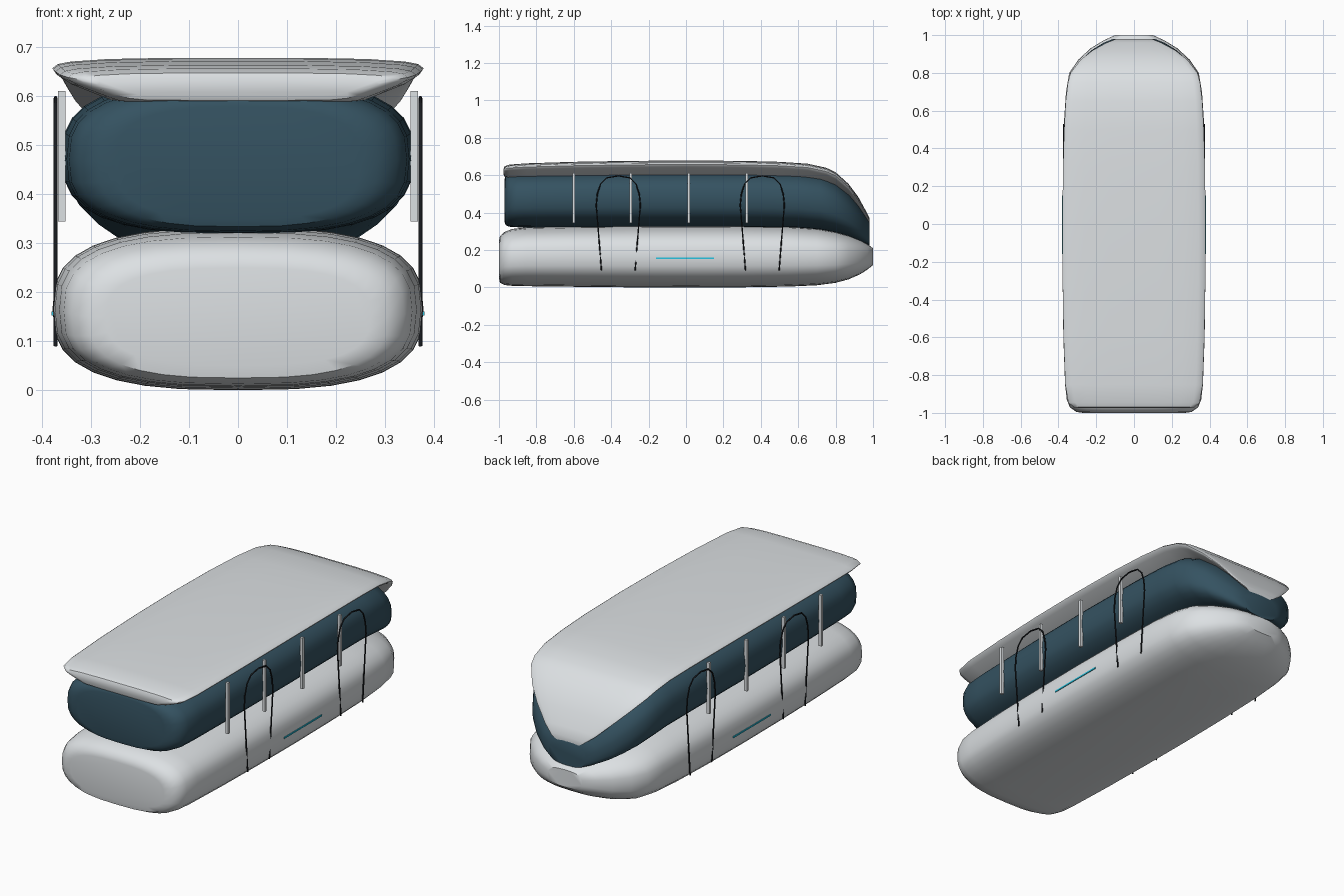
import bpy, bmesh, math


def material(name, rgb):
    m = bpy.data.materials.new(name)
    m.diffuse_color = (*rgb, 1)
    return m


SHELL = material("pale_shell", (0.72, 0.75, 0.77))
GLASS = material("dark_glass", (0.035, 0.085, 0.12))
BLACK = material("black_trim", (0.01, 0.012, 0.015))
CYAN = material("cyan_light", (0.02, 0.55, 0.75))


def oval(w, lo, hi, n=2.8, count=32):
    """Superellipse cross-section in the xz plane."""
    pts = []
    for i in range(count):
        a = 2 * math.pi * i / count
        c, s = math.cos(a), math.sin(a)
        pts.append((w * math.copysign(abs(c) ** (2 / n), c),
                    (lo + hi) / 2 + (hi - lo) / 2 * math.copysign(abs(s) ** (2 / n), s)))
    return pts


def canopy(w, lo, hi):
    """Flat-topped, dish-bottomed roof cross-section."""
    half = [(0.35, 1), (0.7, 0.97), (0.9, 0.91), (0.97, 0.85), (1, 0.75),
            (0.985, 0.65), (0.93, 0.5), (0.77, 0.2), (0.7, 0.08), (0.6, 0.02), (0.3, 0)]
    ring = [(0, 1)] + half + [(0, 0)] + [(-x, z) for x, z in reversed(half)]
    return [(x * w, lo + z * (hi - lo)) for x, z in ring]


def loft(name, section, stations, mat):
    """Skin cross-sections given as (y, half width, bottom, top)."""
    bm = bmesh.new()
    rings = [[bm.verts.new((x, y, z)) for x, z in section(w, lo, hi)]
             for y, w, lo, hi in stations]
    n = len(rings[0])
    for a, b in zip(rings, rings[1:]):
        for i in range(n):
            j = (i + 1) % n
            bm.faces.new((a[i], a[j], b[j], b[i]))
    bm.faces.new(rings[0])
    bm.faces.new(rings[-1])
    bmesh.ops.recalc_face_normals(bm, faces=bm.faces)
    me = bpy.data.meshes.new(name)
    bm.to_mesh(me)
    bm.free()
    ob = bpy.data.objects.new(name, me)
    bpy.context.collection.objects.link(ob)
    me.materials.append(mat)
    bpy.ops.object.select_all(action='DESELECT')
    bpy.context.view_layer.objects.active = ob
    ob.select_set(True)
    bpy.ops.object.shade_smooth_by_angle(angle=math.radians(42))
    return ob


def box(name, loc, size, mat):
    bpy.ops.mesh.primitive_cube_add(size=1, location=loc)
    ob = bpy.context.object
    ob.name = name
    ob.scale = size
    ob.data.materials.append(mat)
    return ob


def tube(name, pts, radius, mat):
    cu = bpy.data.curves.new(name, 'CURVE')
    cu.dimensions = '3D'
    cu.bevel_depth = radius
    cu.bevel_resolution = 1
    cu.use_fill_caps = True
    sp = cu.splines.new('POLY')
    sp.points.add(len(pts) - 1)
    for p, co in zip(sp.points, pts):
        p.co = (*co, 1)
    cu.materials.append(mat)
    ob = bpy.data.objects.new(name, cu)
    bpy.context.collection.objects.link(ob)


# Lower body
loft("lower_body", oval, [
    (-1.0, 0.27, 0.05, 0.25), (-0.995, 0.305, 0.025, 0.275), (-0.97, 0.34, 0.013, 0.297),
    (-0.93, 0.356, 0.009, 0.313), (-0.85, 0.365, 0.007, 0.322), (-0.6, 0.374, 0.004, 0.328),
    (-0.3, 0.378, 0.001, 0.331), (0, 0.379, 0, 0.332), (0.3, 0.376, 0.001, 0.331),
    (0.55, 0.37, 0.005, 0.328), (0.7, 0.36, 0.012, 0.318), (0.8, 0.343, 0.025, 0.3),
    (0.87, 0.295, 0.044, 0.28), (0.93, 0.23, 0.07, 0.255), (0.97, 0.165, 0.096, 0.232),
    (1.0, 0.1, 0.12, 0.21)], SHELL)

# Glazed cabin
loft("glass_cabin", oval, [
    (-0.97, 0.25, 0.35, 0.58), (-0.965, 0.285, 0.334, 0.598), (-0.945, 0.325, 0.325, 0.612),
    (-0.9, 0.345, 0.322, 0.62), (-0.8, 0.35, 0.32, 0.625), (-0.4, 0.357, 0.319, 0.632),
    (0, 0.359, 0.319, 0.634), (0.4, 0.355, 0.318, 0.632), (0.6, 0.35, 0.315, 0.625),
    (0.72, 0.345, 0.305, 0.61), (0.8, 0.325, 0.29, 0.575), (0.87, 0.28, 0.27, 0.513),
    (0.92, 0.225, 0.25, 0.448), (0.96, 0.16, 0.235, 0.385), (0.98, 0.11, 0.225, 0.35)], GLASS)

# Roof panel sweeping down at the rear
loft("roof_panel", canopy, [
    (-0.975, 0.29, 0.602, 0.636), (-0.97, 0.32, 0.592, 0.648), (-0.945, 0.348, 0.586, 0.657),
    (-0.85, 0.364, 0.585, 0.664), (-0.6, 0.373, 0.588, 0.672), (-0.3, 0.378, 0.592, 0.677),
    (0, 0.379, 0.594, 0.679), (0.3, 0.376, 0.592, 0.677), (0.5, 0.37, 0.587, 0.672),
    (0.65, 0.362, 0.58, 0.662), (0.75, 0.35, 0.56, 0.64), (0.8, 0.336, 0.54, 0.616),
    (0.87, 0.282, 0.49, 0.553), (0.92, 0.218, 0.435, 0.486), (0.96, 0.145, 0.375, 0.413),
    (0.98, 0.095, 0.345, 0.373)], SHELL)

# Right half of a door outline arch, mirrored about its centre
half_arch = [(0.09, 0.09), (0.1, 0.22), (0.118, 0.44), (0.112, 0.5),
             (0.095, 0.553), (0.062, 0.586), (0, 0.597)]

for side, tag in ((1, "right"), (-1, "left")):
    # Window pillars
    for k, y in enumerate((-0.6, -0.295, 0.015, 0.325)):
        box(f"pillar_{tag}_{k + 1}", (side * 0.36, y, 0.478), (0.016, 0.014, 0.267), SHELL)
    # Door outlines
    for k, yc in enumerate((-0.362, 0.408)):
        prof = half_arch + [(-d, z) for d, z in reversed(half_arch[:-1])]
        tube(f"door_outline_{tag}_{k + 1}",
             [(side * 0.3725, yc + d, z) for d, z in prof], 0.004, BLACK)
    # Side light strip
    box(f"side_light_{tag}", (side * 0.3775, -0.005, 0.157), (0.007, 0.31, 0.008), CYAN)
